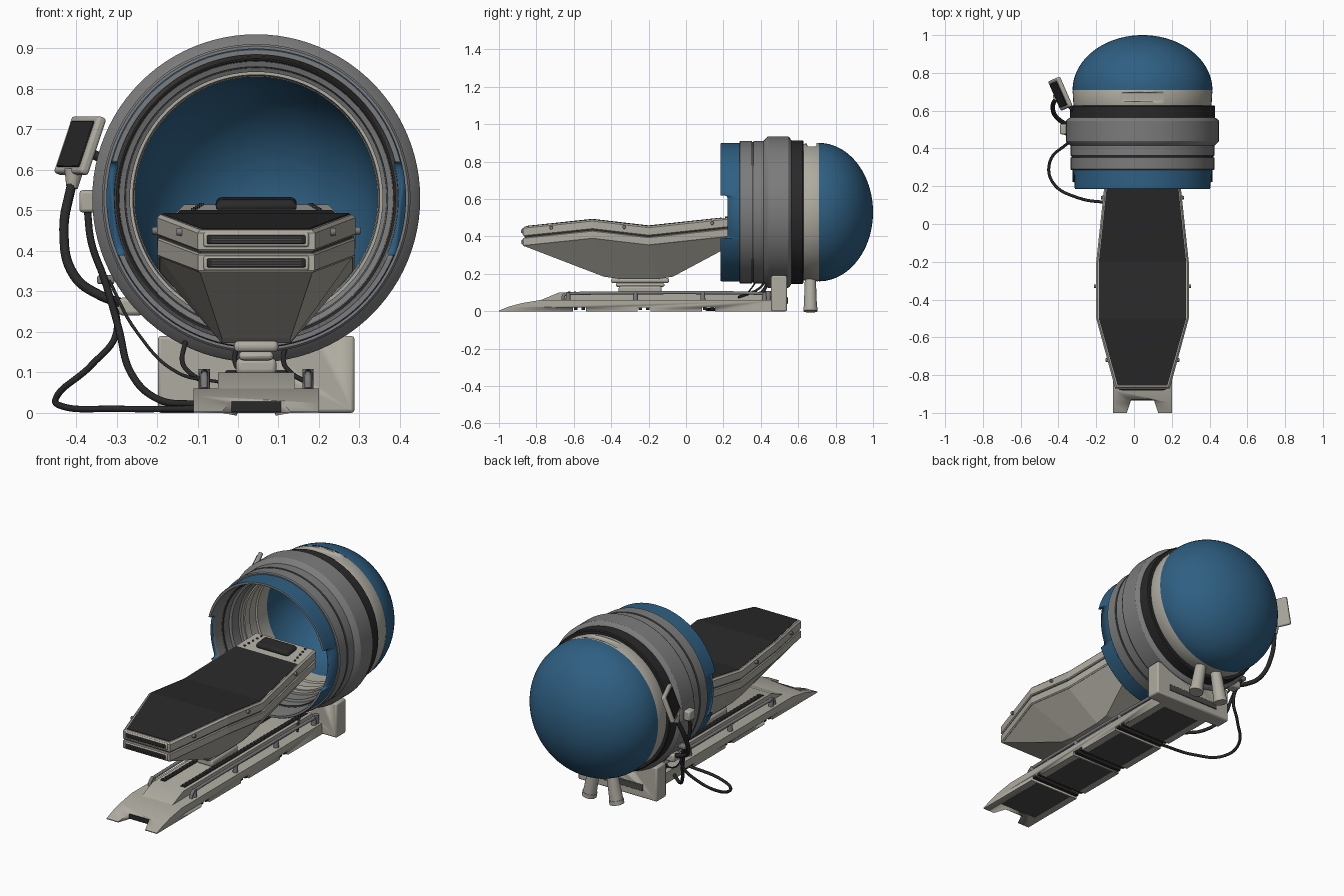
import bpy, bmesh, math
from mathutils import Matrix, Vector

if "Cube" in bpy.data.objects:
    bpy.data.objects.remove(bpy.data.objects["Cube"])

CX, CZ = 0.045, 0.53          # axis of the scanner drum


def mat(name, r, g, b):
    m = bpy.data.materials.new(name)
    m.diffuse_color = (r, g, b, 1)
    m.use_nodes = True
    m.node_tree.nodes["Principled BSDF"].inputs["Base Color"].default_value = m.diffuse_color
    return m


BEIGE = mat("warm beige", .43, .41, .355)
BLUE = mat("deep blue", .028, .115, .225)
GREY = mat("mid grey", .2, .2, .2)
DARK = mat("dark grey", .07, .07, .068)
BLACK = mat("soft black", .022, .022, .022)


def make(name, verts, faces, mats, idx=None, smooth=30):
    me = bpy.data.meshes.new(name)
    me.from_pydata(verts, [], faces)
    for m in mats:
        me.materials.append(m)
    if idx:
        me.polygons.foreach_set("material_index", idx)
    bm = bmesh.new()
    bm.from_mesh(me)
    bmesh.ops.recalc_face_normals(bm, faces=bm.faces)
    bm.to_mesh(me)
    bm.free()
    ob = bpy.data.objects.new(name, me)
    bpy.context.collection.objects.link(ob)
    if smooth:
        bpy.ops.object.select_all(action='DESELECT')
        bpy.context.view_layer.objects.active = ob
        ob.select_set(True)
        bpy.ops.object.shade_smooth_by_angle(angle=math.radians(smooth))
    return ob


def lathe(name, prof, mats, idx=None, n=96, closed=True):
    """Spin (y, radius) points about the drum axis."""
    v = [(CX + r * math.cos(2 * math.pi * i / n), y, CZ + r * math.sin(2 * math.pi * i / n))
         for y, r in prof for i in range(n)]
    k, f, ids = len(prof), [], []
    for j in range(k if closed else k - 1):
        a, b = j * n, (j + 1) % k * n
        for i in range(n):
            f.append((a + i, a + (i + 1) % n, b + (i + 1) % n, b + i))
            ids.append(idx[j] if idx else 0)
    return make(name, v, f, mats, ids)


def box(name, lo, hi, m, bevel=0.0, seg=2, matrix=None):
    x, y, z = zip(lo, hi)
    v = [(a, b, c) for a in x for b in y for c in z]
    if matrix:
        v = [matrix @ Vector(p) for p in v]
    ob = make(name, v, [(0, 1, 3, 2), (4, 6, 7, 5), (0, 4, 5, 1), (2, 3, 7, 6), (0, 2, 6, 4), (1, 5, 7, 3)], [m])
    if bevel:
        b = ob.modifiers.new("bevel", 'BEVEL')
        b.width, b.segments = bevel, seg
    return ob


def rod(name, a, b, r1, r2, m, n=20):
    a, b = Vector(a), Vector(b)
    q = (b - a).to_track_quat('Z', 'Y')
    v = [p + q @ Vector((r * math.cos(t * 2 * math.pi / n), r * math.sin(t * 2 * math.pi / n), 0))
         for p, r in ((a, r1), (b, r2)) for t in range(n)]
    f = [(i, (i + 1) % n, n + (i + 1) % n, n + i) for i in range(n)]
    return make(name, v, f + [tuple(range(n)), tuple(range(n, 2 * n))], [m])


def cable(name, pts, r, m):
    cu = bpy.data.curves.new(name, 'CURVE')
    cu.dimensions, cu.bevel_depth, cu.bevel_resolution, cu.resolution_u = '3D', r, 3, 8
    cu.use_fill_caps = True
    s = cu.splines.new('BEZIER')
    s.bezier_points.add(len(pts) - 1)
    for bp, p in zip(s.bezier_points, pts):
        bp.co, bp.handle_left_type, bp.handle_right_type = p, 'AUTO', 'AUTO'
    cu.materials.append(m)
    bpy.context.collection.objects.link(bpy.data.objects.new(name, cu))


def extrude_x(name, prof, hw, m):
    n = len(prof)
    v = [(CX + s * hw, y, z) for s in (-1, 1) for y, z in prof]
    f = [(i, (i + 1) % n, n + (i + 1) % n, n + i) for i in range(n)]
    return make(name, v, f + [tuple(range(n)), tuple(range(n, 2 * n))], [m])


def cut(ob, cutter):
    cutter.hide_render = True
    cutter.hide_set(True)
    md = ob.modifiers.new("cut", 'BOOLEAN')
    md.operation, md.object, md.solver = 'DIFFERENCE', cutter, 'EXACT'


def layers(name, rows, m, smooth=0):
    """Stack of outlines; each row lists (y, half width, z) stations, mirrored in x."""
    v, f, k = [], [], len(rows[0])
    for row in rows:
        v += [(CX + w, y, z) for y, w, z in row] + [(CX - w, y, z) for y, w, z in reversed(row)]
    n = 2 * k
    for j in range(len(rows) - 1):
        f += [(j * n + i, j * n + (i + 1) % n, j * n + n + (i + 1) % n, j * n + n + i) for i in range(n)]
    for o in (0, (len(rows) - 1) * n):
        f += [(o + i, o + i + 1, o + n - 2 - i, o + n - 1 - i) for i in range(k - 1)]
    return make(name, v, f, [m], smooth=smooth)


# --- drum: blue front collar with side notches
collar = lathe("front_collar", [(.185, .355), (.185, .367), (.19, .37), (.295, .37), (.295, .345), (.23, .35)],
               [BLUE, GREY], [1, 0, 0, 0, 1, 1])
cut(collar, box("collar_notch_cutter", (-.6, .1, .39), (.7, .222, .62), BLUE, .018, 4))
# grey stepped housing, with a dark groove between the steps
lathe("drum_housing", [(.285, .345), (.285, .376), (.29, .381), (.352, .381), (.354, .375), (.360, .375),
                       (.362, .381), (.415, .381), (.432, .400), (.44, .405), (.545, .405), (.553, .400),
                       (.565, .381), (.565, .345)], [GREY, DARK], [0, 0, 0, 1, 1, 1, 0, 0, 0, 0, 0, 0, 0, 0])
lathe("dark_band", [(.56, .345), (.56, .384), (.622, .384), (.627, .379), (.627, .345)], [BLACK])
band = lathe("beige_band", [(.62, .33), (.62, .362), (.635, .366), (.705, .37), (.715, .366), (.715, .33)], [BEIGE])
cut(band, box("band_slot_cutter", (-.09, .648, .881), (.175, .697, 1), BEIGE, .008, 3))
dome = [(.71 + .29 * math.sin(t * math.pi / 48), max(.37 * math.cos(t * math.pi / 48), .0005)) for t in range(25)]
lathe("rear_dome", dome, [BLUE], closed=False)
# inner tunnel lining and blue inner bowl
lathe("tunnel_lining", [(.225, .352), (.29, .349), (.295, .340), (.34, .338), (.345, .325), (.40, .322),
                        (.405, .312), (.43, .312), (.43, .305), (.47, .302), (.475, .308), (.53, .308),
                        (.535, .300), (.62, .300)],
      [GREY, BLACK, BEIGE], [0, 1, 0, 0, 0, 0, 2, 2, 2, 2, 2, 2, 2], closed=False)
bowl = [(.62 + .36 * math.sin(t * math.pi / 40), max(.302 * math.cos(t * math.pi / 40), .0005)) for t in range(21)]
lathe("inner_bowl", bowl, [BLUE], closed=False)

# --- bed: padded top, two rims and a tapered hull
BED = [(-.87, .145, .452), (-.5, .245, .49), (-.2, .245, .455), (.36, .185, .515)]


def bed(inset, drop):
    return [(y + (inset if i == 0 else -inset if i == 3 else 0), w - inset, z - drop)
            for i, (y, w, z) in enumerate(BED)]


layers("bed_upper_rim", [bed(.008, 0), bed(0, .008), bed(0, .048), bed(.005, .053)], BEIGE)
layers("bed_seam", [bed(.008, .05), bed(.008, .062)], DARK)
layers("bed_lower_rim", [bed(.005, .058), bed(.001, .062), bed(.001, .100), bed(.006, .106)], BEIGE)
layers("bed_hull", [bed(.006, .104), [(-.44, .085, .185), (-.35, .085, .172), (-.15, .085, .172), (-.07, .085, .185)]],
       BEIGE)
pad = [(y + (.014 if i == 0 else 0), w - .014, z + .002) for i, (y, w, z) in enumerate(BED[:3])] + [(.19, .190, .4988)]
layers("mattress", [[(y, w - .003, z + .002) for y, w, z in pad], pad, [(y, w, z - .01) for y, w, z in pad]], BLACK)

# headrest with rivets
tilt = Matrix.Translation((CX, .275, .508)) @ Matrix.Rotation(.107, 4, 'X')
box("headrest_pad", (-.1, -.045, -.01), (.1, .045, .022), BLACK, .02, 4, tilt)
for s in (-1, 1):
    for j in range(5):
        p = tilt @ Vector((s * (.155 - .005 * j), -.06 + .03 * j, -.004))
        rod("headrest_rivet", p, p + Vector((0, 0, .008)), .006, .006, DARK, 8)
    # side bolts
    for y, w, z in ((-.72, .185, .447), (-.33, .245, .45), (.14, .208, .472)):
        rod("bed_side_bolt", (CX + s * (w - .01), y, z), (CX + s * (w + .012), y, z), .011, .009, GREY, 14)
# end vents
for z in (.428, .370):
    box("end_vent_frame", (CX - .13, -.875, z - .018), (CX + .13, -.862, z + .018), BEIGE, .005)
    box("end_vent", (CX - .122, -.879, z - .011), (CX + .122, -.87, z + .011), BLACK, .004)
    for k in (-1, 0, 1):
        box("end_vent_rib", (CX - .11, -.881, z + k * .006 - .001), (CX + .11, -.875, z + k * .006 + .001), DARK)

# --- pedestal
for lo, hi, y0, y1, w in ((.095, .135, -.36, -.13, .05), (.13, .152, -.375, -.115, .043), (.15, .178, -.40, -.09, .055)):
    box("pedestal_step", (CX - w, y0, lo), (CX + w, y1, hi), BEIGE, .012, 3)

# --- rail base with forked nose and underside gaps
base = extrude_x("rail_base", [(-1, 0), (-1, .004), (-.95, .024), (-.88, .043), (-.78, .06), (.5, .06), (.5, 0)], .155, BEIGE)
nose = make("nose_cutter", [(CX + s * w, y, z) for z in (-.1, .2) for s, w, y in
                            ((-1, .10, -1.05), (1, .10, -1.05), (1, .06, -.93), (-1, .06, -.93))],
            [(0, 1, 2, 3), (4, 5, 6, 7), (0, 1, 5, 4), (1, 2, 6, 5), (2, 3, 7, 6), (3, 0, 4, 7)], [BEIGE])
cut(base, nose)
box("nose_grip", (CX - .085, -.934, .002), (CX + .085, -.926, .028), BLACK)
for y in (-.57, -.225, .12):
    cut(base, box("gap_cutter", (-.3, y - .035, -.1), (.4, y + .035, .02), BEIGE))
    for d in (-.02, .02):
        box("underside_strip", (CX - .15, y + d - .01, .008), (CX + .15, y + d + .01, .021), BLACK)
for a, b in ((-.9, -.61), (-.53, -.265), (-.185, .08), (.16, .44)):
    box("underside_panel", (CX - .115, a, -.0005), (CX + .115, b, .004), DARK)
extrude_x("rail_deck", [(-.78, .058), (-.68, .1), (.5, .1), (.5, .058)], .095, BEIGE)
for s in (-1, 1):
    x = CX + s * .062
    box("track_slot", (x - .015, -.64, .098), (x + .015, .44, .102), BLACK)
    for k in range(36):
        box("track_tooth", (x - .012, -.63 + k * .03, .1), (x + .012, -.618 + k * .03, .106), DARK)
    # handrails on short posts
    x = CX + s * .128
    cable("side_rail", [(x, -.66, .06), (x, -.65, .088), (x, -.62, .094), (x, .42, .094), (x, .45, .085), (x, .455, .06)],
          .009, GREY)
    for y in (-.63, -.27, .09, .42):
        rod("rail_post", (x, y, .055), (x, y, .1), .014, .012, GREY, 14)
    rod("rail_end_cap", (x, .44, .06), (x, .44, .108), .014, .014, GREY, 14)

# --- rear cradle and splayed feet
cradle = box("rear_cradle", (CX - .243, .455, 0), (CX + .243, .54, .19), BEIGE, .008)
cut(cradle, rod("cradle_cutter", (CX, .3, CZ), (CX, .8, CZ), .395, .395, BEIGE, 96))
box("cradle_vent", (CX - .16, .538, .04), (CX + .16, .545, .075), DARK, .003)
for s in (-1, 1):
    rod("rear_foot", (CX + s * .085, .665, 0), (CX + s * .05, .665, .185), .036, .029, BEIGE, 28)
    rod("foot_collar", (CX + s * .085, .665, .0), (CX + s * .081, .665, .022), .038, .038, BEIGE, 28)

# --- control tablet on the left side
u = Vector((.4, -.917, 0))
nrm = Vector((-.917, -.4, 0))
up = (Vector((0, 0, .94)) - nrm * .34).normalized()
nrm = u.cross(up).normalized()
if nrm.x > 0:
    nrm = -nrm
M = Matrix((u, up, nrm)).transposed().to_4x4()
M.translation = (-.39, .69, .66)
box("tablet_body", (-.085, -.075, -.012), (.085, .075, .012), BEIGE, .008, 3, M)
box("tablet_screen", (-.068, -.06, .008), (.068, .06, .015), BLACK, .002, 1, M)
rod("tablet_knuckle", (-.41, .67, .555), (-.405, .675, .60), .014, .024, BEIGE)
rod("tablet_arm", (-.38, .67, .65), (-.32, .6, .62), .012, .012, BLACK)
box("cable_socket", (-.392, .475, .495), (-.345, .53, .55), BEIGE, .008)
box("cable_clip", (-.348, .475, .318), (-.305, .51, .34), GREY, .005)
box("hose_port", (-.295, .47, .24), (-.235, .53, .285), BEIGE, .01)

# --- cables and hoses
cable("tablet_hose", [(-.41, .67, .57), (-.43, .62, .45), (-.405, .56, .34), (-.34, .52, .29), (-.275, .5, .268)], .012, BLACK)
cable("socket_hose", [(-.372, .5, .5), (-.362, .48, .42), (-.33, .47, .33), (-.295, .45, .21), (-.265, .41, .1),
                      (-.2, .34, .035), (-.1, .25, .02)], .009, BLACK)
cable("floor_cable", [(-.33, .49, .33), (-.3, .46, .2), (-.36, .42, .12), (-.445, .33, .045), (-.43, .22, .015),
                      (-.3, .14, .01), (-.1, .11, .01)], .008, BLACK)
cable("thin_cable", [(-.32, .48, .33), (-.25, .4, .2), (-.15, .33, .1), (-.04, .28, .075)], .004, BLACK)
for x in (-.13, .0, .06, .12):
    cable("deck_cable", [(x, .43, .175), (x - .008, .40, .13), (x + .01, .35, .1), (x + .05, .28, .075)], .006, BLACK)
